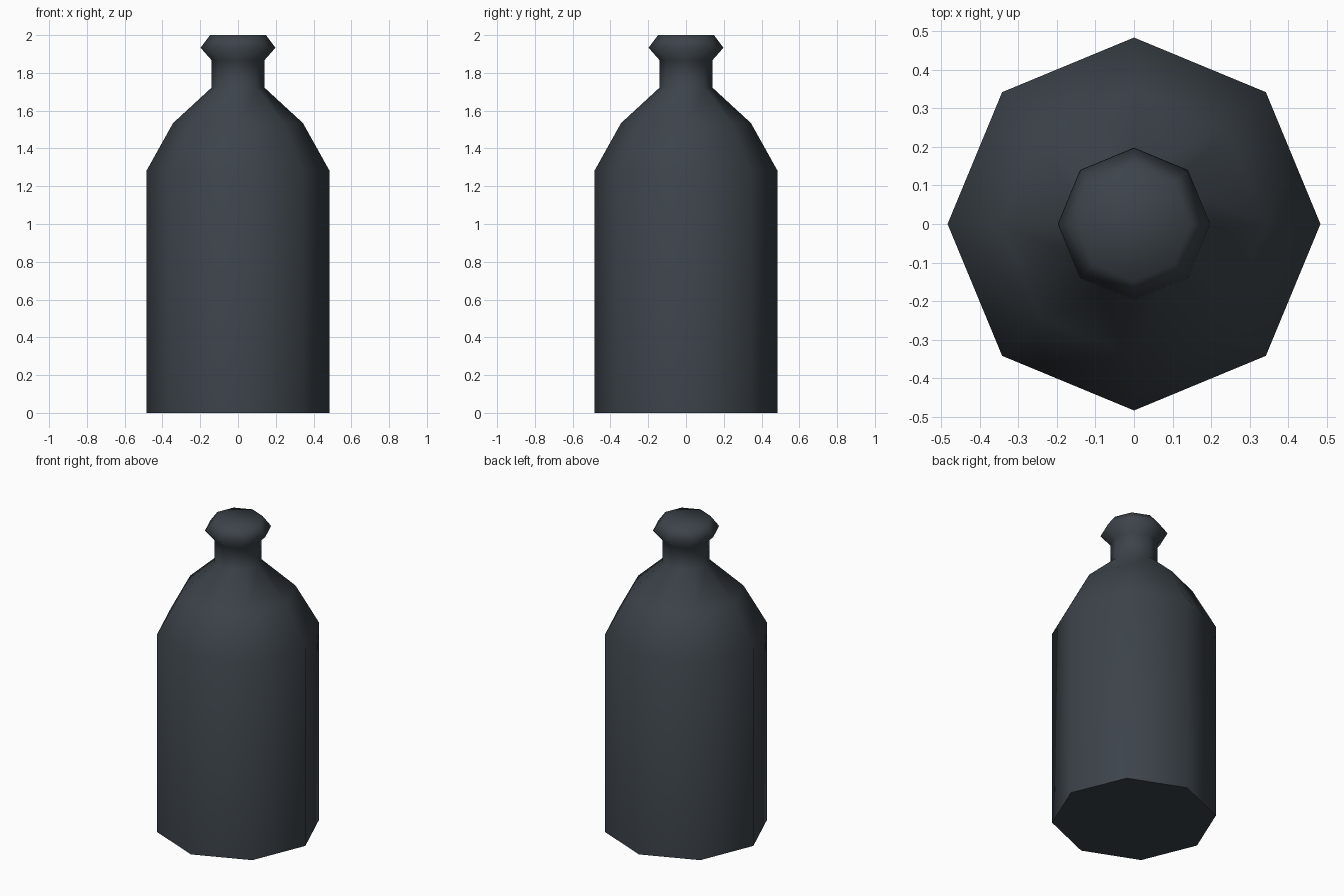
import bpy, bmesh, math

if "Cube" in bpy.data.objects:
    bpy.data.objects.remove(bpy.data.objects["Cube"])

SIDES = 8

# Bottle outline from base to lip: (radius, height)
PROFILE = [(0.484, 0.0), (0.484, 1.283), (0.344, 1.534), (0.14, 1.722),
           (0.14, 1.867), (0.198, 1.933), (0.148, 2.0)]

# Dark glass colour
glass = bpy.data.materials.new("dark_slate_glass")
glass.diffuse_color = (0.045, 0.056, 0.068, 1)
glass.use_nodes = True
glass.node_tree.nodes["Principled BSDF"].inputs["Base Color"].default_value = glass.diffuse_color

# Eight-sided body, shoulder, neck and lip lofted from the outline
bm = bmesh.new()
rings = []
for r, z in PROFILE:
    rings.append([bm.verts.new((r * math.cos(2 * math.pi * i / SIDES),
                                r * math.sin(2 * math.pi * i / SIDES), z))
                  for i in range(SIDES)])
for low, high in zip(rings, rings[1:]):
    for i in range(SIDES):
        j = (i + 1) % SIDES
        bm.faces.new((low[i], low[j], high[j], high[i]))

# Closed base and top
bm.faces.new(rings[0][::-1])
bm.faces.new(rings[-1])

mesh = bpy.data.meshes.new("bottle")
bm.to_mesh(mesh)
bm.free()
mesh.materials.append(glass)
bottle = bpy.data.objects.new("bottle", mesh)
bpy.context.collection.objects.link(bottle)

# Smooth sides with a crisp base edge
bpy.context.view_layer.objects.active = bottle
bottle.select_set(True)
bpy.ops.object.shade_smooth_by_angle(angle=math.radians(80))
